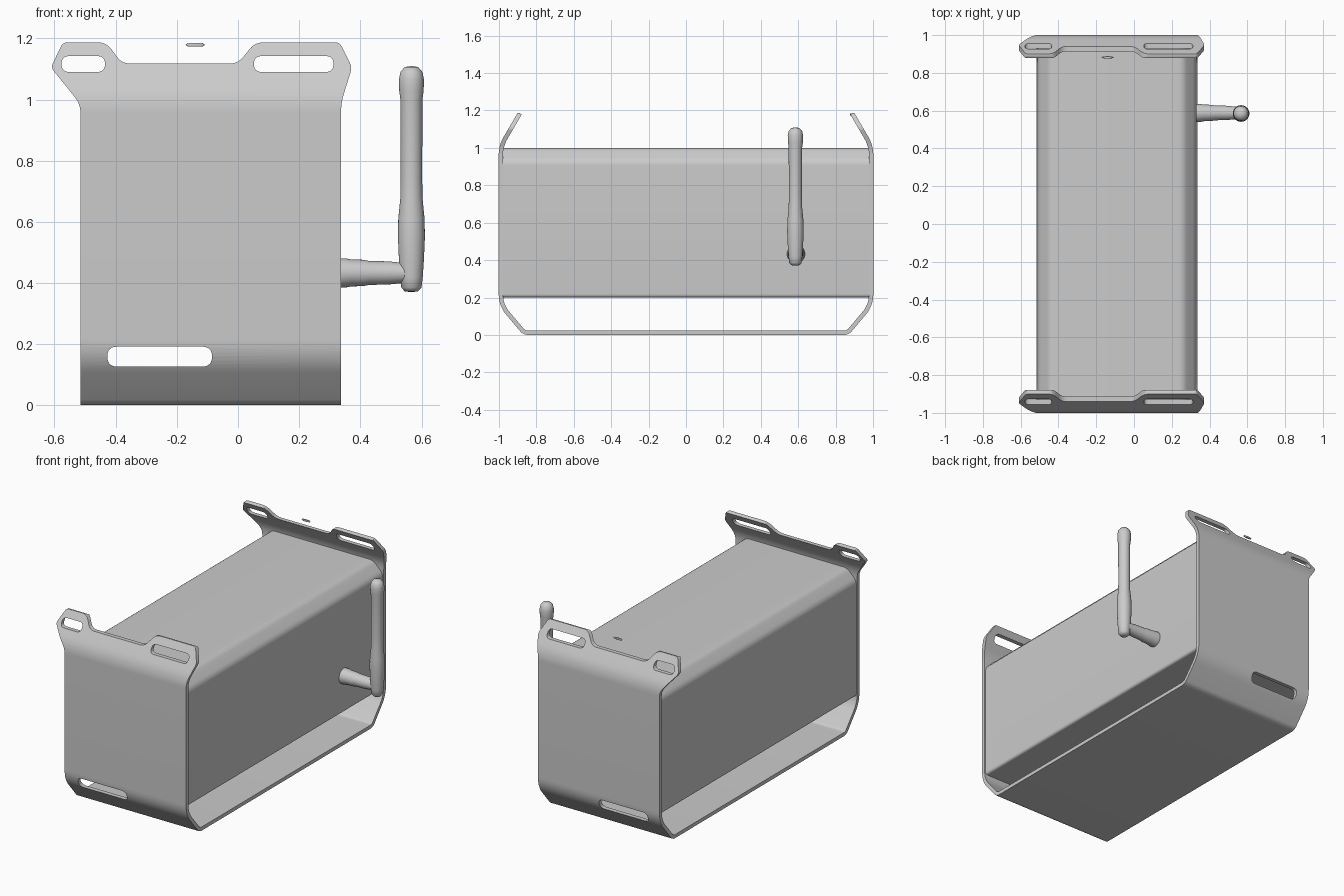
import bpy, bmesh, math
from mathutils import Vector, Matrix

if "Cube" in bpy.data.objects:
    bpy.data.objects.remove(bpy.data.objects["Cube"])


def fillet(pts, radii, closed=True, n=6):
    """Round the corners of a 2D polyline; radii are trim lengths."""
    out, m = [], len(pts)
    for i, p in enumerate(pts):
        p, r = Vector(p), radii[i] if isinstance(radii, list) else radii
        if r == 0 or (not closed and i in (0, m - 1)):
            out.append(p)
            continue
        a = p + (Vector(pts[i - 1]) - p).normalized() * r
        b = p + (Vector(pts[(i + 1) % m]) - p).normalized() * r
        for k in range(n + 1):
            t = k / n
            out.append(a * (1 - t) ** 2 + p * 2 * t * (1 - t) + b * t * t)
    return out


def prism(name, pts, axis, lo, hi):
    """Extrude a closed outline: axis 'x' uses (y, z), axis 'y' uses (x, z)."""
    bm = bmesh.new()
    co = (lambda p, d: (d, p[0], p[1])) if axis == 'x' else (lambda p, d: (p[0], d, p[1]))
    face = bm.faces.new([bm.verts.new(co(p, lo)) for p in pts])
    ext = bmesh.ops.extrude_face_region(bm, geom=[face])
    vs = [v for v in ext['geom'] if isinstance(v, bmesh.types.BMVert)]
    d = hi - lo
    bmesh.ops.translate(bm, verts=vs, vec=(d, 0, 0) if axis == 'x' else (0, d, 0))
    bmesh.ops.recalc_face_normals(bm, faces=bm.faces)
    return add(name, bm)


def add(name, bm):
    me = bpy.data.meshes.new(name)
    bm.to_mesh(me)
    bm.free()
    ob = bpy.data.objects.new(name, me)
    bpy.context.collection.objects.link(ob)
    return ob


def select(ob):
    bpy.ops.object.select_all(action='DESELECT')
    ob.select_set(True)
    bpy.context.view_layer.objects.active = ob


def smooth(ob, deg=35):
    select(ob)
    bpy.ops.object.shade_smooth_by_angle(angle=math.radians(deg))


def boolean(ob, cutter, op):
    mod = ob.modifiers.new(op, 'BOOLEAN')
    mod.operation, mod.object, mod.solver = op, cutter, 'EXACT'
    select(ob)
    bpy.ops.object.modifier_apply(modifier=mod.name)
    bpy.data.objects.remove(cutter)


def lathe(name, profile, matrix, seg=32):
    """Spin (radius, height) points about local z."""
    bm = bmesh.new()
    vs = [bm.verts.new((r, 0, h)) for r, h in profile]
    es = [bm.edges.new(e) for e in zip(vs, vs[1:])]
    bmesh.ops.spin(bm, geom=vs + es, cent=(0, 0, 0), axis=(0, 0, 1),
                   angle=2 * math.pi, steps=seg)
    bmesh.ops.remove_doubles(bm, verts=bm.verts, dist=1e-4)
    bmesh.ops.recalc_face_normals(bm, faces=bm.faces)
    bm.transform(matrix)
    ob = add(name, bm)
    smooth(ob, 50)
    return ob


# Bent sheet bracket: centre line of one half, mirrored, then thickened
half = [(-0.888, 1.185), (-0.99, 1.01), (-0.99, 0.16), (-0.865, 0.012)]
line = half + [(-y, z) for y, z in reversed(half)]
line = fillet(line, [0, .05, .06, .02, .02, .06, .05, 0], closed=False, n=8)
T = 0.0115
left, right = [], []
for i, p in enumerate(line):
    d1 = (p - line[i - 1]).normalized() if i else (line[1] - p).normalized()
    d2 = (line[i + 1] - p).normalized() if i < len(line) - 1 else d1
    n = Vector((-(d1 + d2).y, (d1 + d2).x)).normalized()
    left.append(p + n * T)
    right.append(p - n * T)
bracket = prism("bracket", left + right[::-1], 'x', -0.7, 0.5)

# Plate outline with the two raised ears at the top
outline = [(-.515, -.1), (.337, -.1), (.337, .99), (.373, 1.105), (.332, 1.187),
           (.055, 1.187), (0, 1.117), (-.38, 1.117), (-.43, 1.187),
           (-.572, 1.187), (-.612, 1.105), (-.515, .985)]
outline = fillet(outline, [0, 0, .03, .015, .015, .03, .03, .03, .03, .015, .015, .03])
boolean(bracket, prism("outline", outline, 'y', -1.2, 1.2), 'INTERSECT')

# Slots pass through both end plates
for x0, x1, z0, z1 in [(-.577, -.435, 1.09, 1.142), (.052, .312, 1.09, 1.142),
                       (-.427, -.085, .127, .192)]:
    slot = fillet([(x0, z0), (x1, z0), (x1, z1), (x0, z1)], (z1 - z0) * .49)
    boolean(bracket, prism("slot", slot, 'y', -1.2, 1.2), 'DIFFERENCE')
smooth(bracket)

# Box body with broad softened top edges
section = [(-.51, .2), (.33, .2), (.33, .93), (.262, 1.0), (-.445, 1.0), (-.51, .93)]
section = fillet(section, [.02, .02, .025, .025, .025, .025])
smooth(prism("box_body", section, 'y', -0.982, 0.982))

# Side crank: axle along x and upright lever
axle = [(0, -.02), (.048, -.02), (.048, .01), (.044, .03), (.043, .07), (.039, .09),
        (.038, .15), (.034, .19), (.034, .22), (0, .22)]
lathe("crank_axle", axle, Matrix.Translation((.34, .588, .433)) @ Matrix.Rotation(math.pi / 2, 4, 'Y'))
lever = [(0, .37), (.022, .373), (.033, .385), (.037, .42), (.041, .48), (.044, .55),
         (.043, .61), (.036, .68), (.035, .75), (.036, 1.0), (.040, 1.03), (.041, 1.065),
         (.036, 1.09), (.022, 1.106), (0, 1.11)]
lathe("crank_lever", lever, Matrix.Translation((.567, .585, 0)))

# Small loose disc near the rear plate
lathe("small_disc", [(0, -.005), (.025, -.005), (.032, 0), (.025, .005), (0, .005)],
      Matrix.Translation((-.14, .882, 1.179)) @ Matrix.Diagonal((1, .2, 1, 1)))
